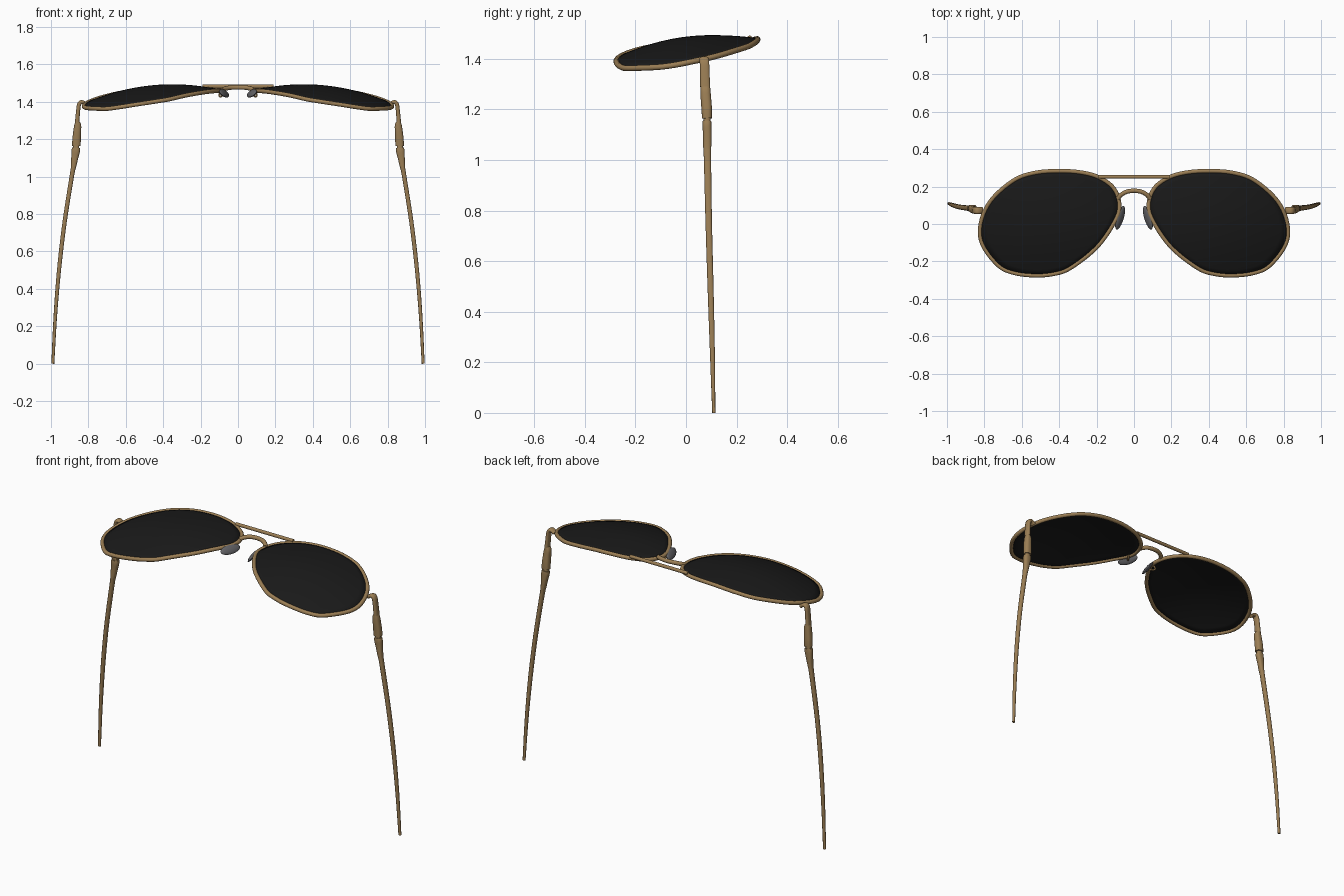
import bpy, bmesh, math
from mathutils import Vector, Matrix

if "Cube" in bpy.data.objects:
    bpy.data.objects.remove(bpy.data.objects["Cube"])


def material(name, rgb):
    m = bpy.data.materials.new(name)
    m.diffuse_color = (*rgb, 1)
    m.use_nodes = True
    m.node_tree.nodes["Principled BSDF"].inputs["Base Color"].default_value = m.diffuse_color
    return m


GOLD = material("gold_metal", (0.33, 0.21, 0.09))
BLACK = material("dark_lens", (0.010, 0.010, 0.010))
GREY = material("grey_pad", (0.13, 0.13, 0.14))


def finish(name, bm, mat, mirror=True, angle=40):
    bmesh.ops.recalc_face_normals(bm, faces=bm.faces)
    me = bpy.data.meshes.new(name)
    bm.to_mesh(me)
    bm.free()
    me.materials.append(mat)
    ob = bpy.data.objects.new(name, me)
    bpy.context.collection.objects.link(ob)
    bpy.ops.object.select_all(action='DESELECT')
    ob.select_set(True)
    bpy.context.view_layer.objects.active = ob
    bpy.ops.object.shade_smooth_by_angle(angle=math.radians(angle))
    if mirror:
        md = ob.modifiers.new("mirror", 'MIRROR')
        md.use_mirror_merge = False
    return ob


def spline(pts, steps, closed=False):
    """Catmull-Rom through points of any dimension."""
    n, out = len(pts), []
    get = lambda i: Vector(pts[i % n] if closed else pts[max(0, min(n - 1, i))])
    for i in range(n if closed else n - 1):
        a, b, c, d = (get(i + k) for k in (-1, 0, 1, 2))
        for s in range(steps):
            t = s / steps
            out.append(0.5 * (2 * b + (c - a) * t + (2 * a - 5 * b + 4 * c - d) * t * t
                              + (3 * b - a - 3 * c + d) * t ** 3))
    if not closed:
        out.append(get(n - 1))
    return out


def sweep(bm, path, sizes, side, closed=False, sides=12, power=1.0):
    """Loft (super)elliptical sections; side(t) gives the second axis of the section."""
    n, rings = len(path), []
    for i, p in enumerate(path):
        a = path[(i - 1) % n] if closed else path[max(i - 1, 0)]
        b = path[(i + 1) % n] if closed else path[min(i + 1, n - 1)]
        t = (b - a).normalized()
        u = t.cross(side).normalized()
        v = u.cross(t)
        ring = []
        for k in range(sides):
            ang = 2 * math.pi * (k + 0.5) / sides
            c, s = math.cos(ang), math.sin(ang)
            c = math.copysign(abs(c) ** power, c)
            s = math.copysign(abs(s) ** power, s)
            ring.append(bm.verts.new(p + u * c * sizes[i][0] + v * s * sizes[i][1]))
        rings.append(ring)
    for i in range(n if closed else n - 1):
        r, q = rings[i], rings[(i + 1) % n]
        for k in range(sides):
            bm.faces.new((r[k], r[(k + 1) % sides], q[(k + 1) % sides], q[k]))
    if not closed:
        bm.faces.new(rings[0])
        bm.faces.new(rings[-1])


def tube(name, pts, r, steps=6, mirror=True, closed=False, side=Vector((0, 0, 1))):
    bm = bmesh.new()
    path = spline(pts, steps, closed)
    sweep(bm, path, [(r, r)] * len(path), side, closed)
    return finish(name, bm, GOLD, mirror)


# domed lens surface height
def dome(x, y):
    return 1.49 - 0.45 * (x - 0.35) ** 2 - (0.62 if y < 0.1 else 0.35) * (y - 0.1) ** 2


OUTLINE = [(.39, .283), (.52, .275), (.64, .235), (.765, .125), (.82, 0), (.81, -.11),
           (.725, -.222), (.64, -.262), (.53, -.275), (.43, -.267), (.34, -.235),
           (.20, -.125), (.105, .01), (.078, .10), (.108, .19), (.185, .248), (.28, .275)]
edge = spline(OUTLINE, 5, True)

# lenses: concentric rings draped on the dome
bm = bmesh.new()
centre = Vector((.45, .02))
RINGS = 9
loops = []
for j in range(1, RINGS + 1):
    pts = [centre.lerp(p, j / RINGS) for p in edge]
    loops.append([bm.verts.new((p.x, p.y, dome(p.x, p.y))) for p in pts])
mid = bm.verts.new((*centre, dome(*centre)))
N = len(edge)
for k in range(N):
    m = (k + 1) % N
    bm.faces.new((mid, loops[0][k], loops[0][m]))
    for a, b in zip(loops, loops[1:]):
        bm.faces.new((a[k], b[k], b[m], a[m]))
lens = finish("lenses", bm, BLACK)
sol = lens.modifiers.new("thickness", 'SOLIDIFY')
sol.thickness = 0.008
sol.offset = 0

# wire rims
tube("rims", [(p.x, p.y, dome(p.x, p.y)) for p in edge], 0.0115, 1, closed=True)

# brow bar and nose bridge
tube("brow_bar", [(-.19, .252, 1.482), (.19, .252, 1.482)], 0.010, 2, False)
tube("nose_bridge", [(-.085, .135, 1.462), (-.07, .155, 1.470), (-.04, .172, 1.476),
                     (0, .178, 1.477), (.04, .172, 1.476), (.07, .155, 1.470),
                     (.085, .135, 1.462)], 0.012, 4, False)

# nose pads and the wires holding them
bm = bmesh.new()
bmesh.ops.create_uvsphere(bm, u_segments=20, v_segments=12, radius=1)
bmesh.ops.transform(bm, verts=bm.verts, matrix=(
    Matrix.Translation((.074, .033, 1.445))
    @ Matrix.Rotation(math.radians(17), 4, 'Z')
    @ Matrix.Rotation(math.radians(40), 4, 'Y')
    @ Matrix.Diagonal((.011, .066, .027, 1))))
finish("nose_pads", bm, GREY)
tube("pad_wires", [(.092, .06, 1.458), (.10, .07, 1.436), (.092, .058, 1.428),
                   (.078, .035, 1.442)], 0.005, 5, side=Vector((0, 1, 0)))


# temple parts: (x, y, z, half thickness, half width)
def temple_part(name, rows, steps):
    bm = bmesh.new()
    pts = spline(rows, steps)
    sweep(bm, [Vector(p[:3]) for p in pts], [(p[3], p[4]) for p in pts],
          Vector((0, 1, 0)), sides=16, power=0.75)
    return finish(name, bm, GOLD)


temple_part("end_pieces", [(.812, .072, 1.386, .010, .018), (.826, .072, 1.396, .010, .018),
                           (.840, .072, 1.398, .011, .019), (.850, .073, 1.385, .011, .019),
                           (.855, .074, 1.35, .011, .019), (.860, .076, 1.29, .012, .020)], 4)
temple_part("hinge_blocks", [(.859, .076, 1.295, .011, .019), (.857, .077, 1.275, .019, .020),
                             (.860, .079, 1.24, .021, .021), (.863, .082, 1.20, .023, .021),
                             (.864, .083, 1.165, .023, .020)], 3)
temple_part("hinge_pins", [(.865, .083, 1.175, .016, .014), (.866, .083, 1.14, .016, .014)], 1)
temple_part("temples", [(.866, .083, 1.154, .021, .017), (.868, .083, 1.135, .023, .018),
                        (.873, .084, 1.10, .019, .017), (.880, .084, 1.05, .014, .016),
                        (.889, .085, 1.0, .012, .0145), (.928, .090, .75, .0115, .013),
                        (.957, .097, .5, .011, .012), (.977, .104, .25, .0095, .010),
                        (.990, .110, 0, .008, .0065)], 5)
